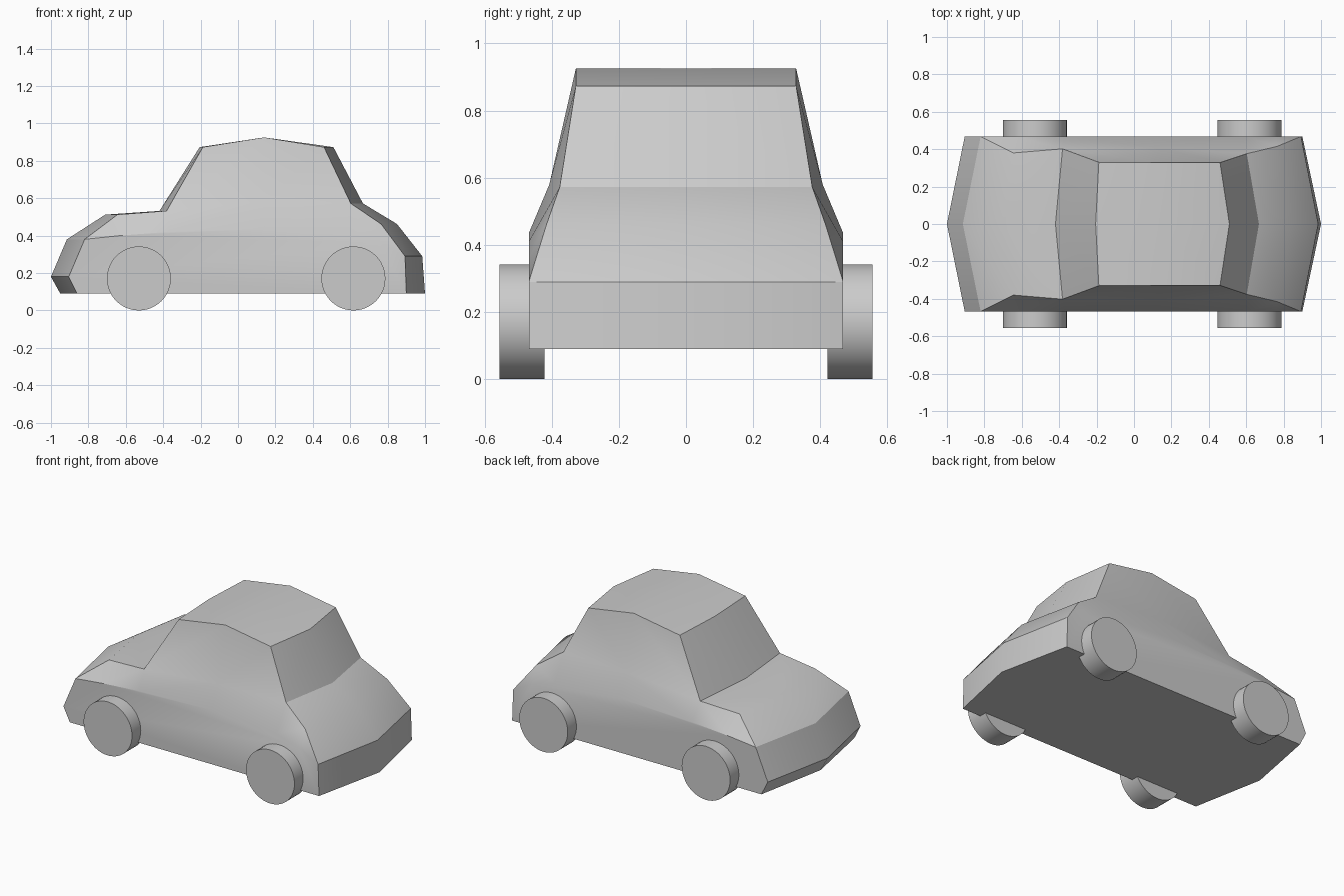
import bpy, bmesh, math

if "Cube" in bpy.data.objects:
    bpy.data.objects.remove(bpy.data.objects["Cube"])

# Profile stations nose to tail: height, centre x, side x, half width
STATIONS = [
    (0.09, -0.95, -0.86, 0.468), (0.18, -1.0, -0.905, 0.468),
    (0.38, -0.915, -0.82, 0.468), (0.512, -0.71, -0.645, 0.38),
    (0.532, -0.42, -0.382, 0.402), (0.873, -0.205, -0.188, 0.33),
    (0.925, 0.14, 0.14, 0.328), (0.873, 0.51, 0.46, 0.328),
    (0.572, 0.668, 0.603, 0.376), (0.462, 0.85, 0.765, 0.415),
    (0.29, 0.985, 0.893, 0.468), (0.09, 1.0, 0.9, 0.468)]
# Shoulder line along the flank (x, z)
SHOULDER = [(-0.63, 0.40), (-0.37, 0.42), (0.14, 0.435), (0.6, 0.41), (0.76, 0.36)]


def finish(bm, name):
    bmesh.ops.recalc_face_normals(bm, faces=bm.faces)
    mesh = bpy.data.meshes.new(name)
    bm.to_mesh(mesh)
    bm.free()
    ob = bpy.data.objects.new(name, mesh)
    bpy.context.collection.objects.link(ob)
    bpy.ops.object.select_all(action='DESELECT')
    ob.select_set(True)
    bpy.context.view_layer.objects.active = ob
    bpy.ops.object.shade_smooth_by_angle(angle=math.radians(30))
    return ob


# Car body: centre ridge bowed out past both flanks
bm = bmesh.new()
C = [bm.verts.new((cx, 0, z)) for z, cx, sx, w in STATIONS]
for side in (-1, 1):
    T = [bm.verts.new((sx, side * w, z)) for z, cx, sx, w in STATIONS]
    S = [bm.verts.new((x, side * 0.468, z)) for x, z in SHOULDER]
    B = bm.verts.new((0.14, side * 0.407, 0.58))
    # Hood, glass, roof and tail strips, plus floor half
    for i in range(len(T) - 1):
        bm.faces.new((C[i], C[i + 1], T[i + 1], T[i]))
    bm.faces.new((C[0], T[0], T[11], C[11]))
    # Lower flank and tapering upper flank
    bm.faces.new([T[0], T[1], T[2], *S, T[10], T[11]])
    for f in ((T[2], S[0], T[3]), (S[0], S[1], T[4], T[3]),
              (S[1], S[2], B, T[4]), (T[4], B, T[6], T[5]),
              (S[2], S[3], T[8], B), (B, T[8], T[7], T[6]),
              (S[3], S[4], T[9], T[8]), (S[4], T[10], T[9])):
        bm.faces.new(f)
finish(bm, "car_body")

# Four wheels
for end, x in (("front", -0.53), ("rear", 0.617)):
    for name, side in (("left", -1), ("right", 1)):
        bm = bmesh.new()
        bmesh.ops.create_cone(bm, cap_ends=True, segments=48,
                              radius1=0.171, radius2=0.171, depth=0.135)
        wheel = finish(bm, f"{end}_{name}_wheel")
        wheel.rotation_euler.x = math.pi / 2
        wheel.location = (x, side * 0.4885, 0.171)
